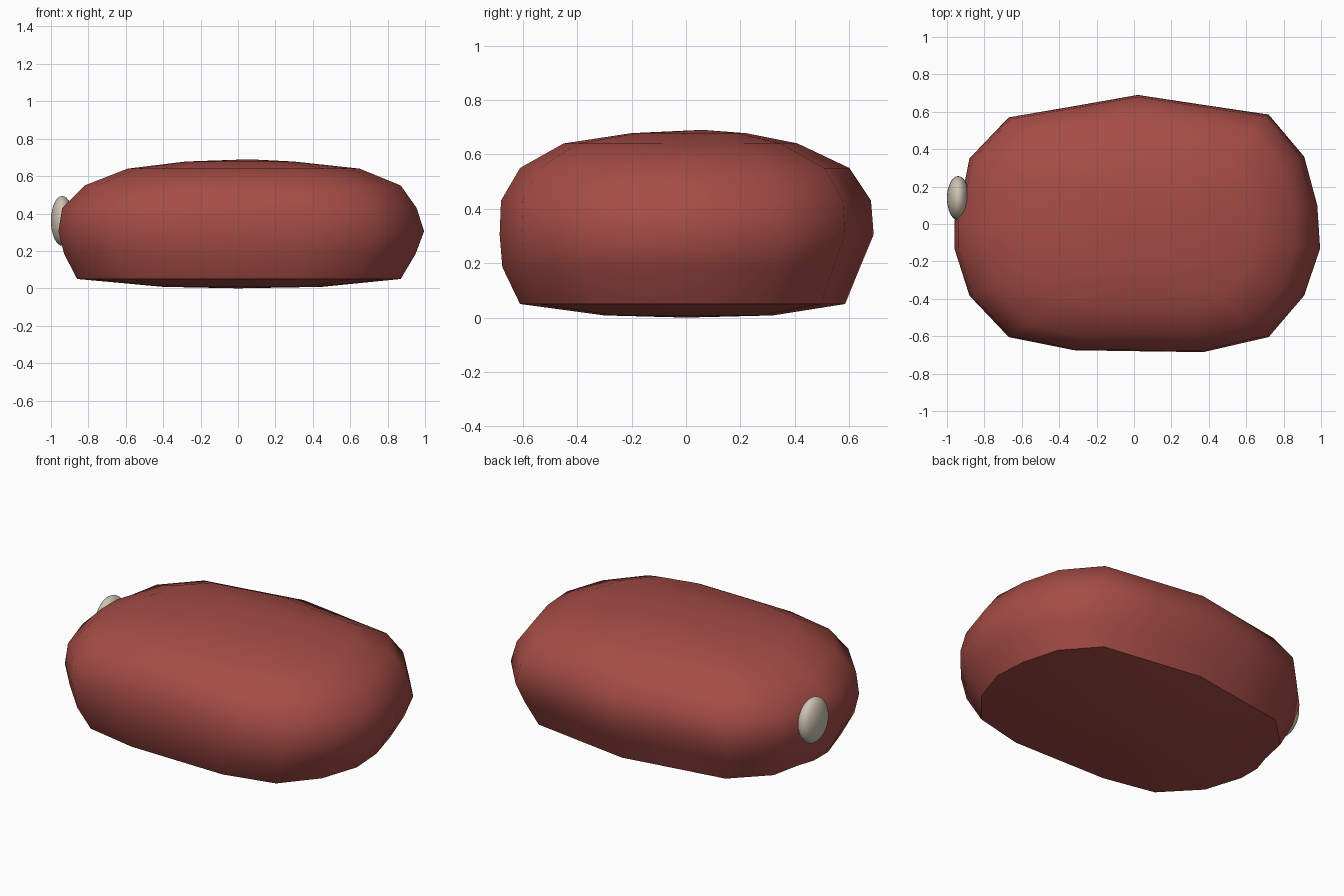
import bpy, bmesh, math

if "Cube" in bpy.data.objects:
    bpy.data.objects.remove(bpy.data.objects["Cube"])


def material(name, rgb):
    m = bpy.data.materials.new(name)
    m.diffuse_color = (*rgb, 1)
    m.use_nodes = True
    m.node_tree.nodes["Principled BSDF"].inputs["Base Color"].default_value = m.diffuse_color
    return m


red = material("brick red", (0.38, 0.073, 0.061))
cream = material("warm cream", (0.62, 0.55, 0.45))

# Widest outline of the body, seen from above
OUTLINE = [(0.995, -0.13), (0.98, 0.10), (0.91, 0.36), (0.72, 0.585), (0.37, 0.637),
           (0.02, 0.69), (-0.32, 0.63), (-0.67, 0.57), (-0.88, 0.35), (-0.92, 0.15),
           (-0.96, 0.02), (-0.96, -0.13), (-0.88, -0.38), (-0.67, -0.60), (-0.32, -0.67),
           (0.0, -0.675), (0.37, -0.68), (0.72, -0.60), (0.91, -0.38)]

# Rings: height, x min, x max, y min, y max
RINGS = [(0.008, -0.40, 0.45, -0.30, 0.32),
         (0.050, -0.86, 0.87, -0.61, 0.585),
         (0.185, -0.93, 0.95, -0.675, 0.64),
         (0.305, -0.96, 0.995, -0.685, 0.69),
         (0.430, -0.94, 0.955, -0.68, 0.68),
         (0.550, -0.82, 0.87, -0.61, 0.60),
         (0.640, -0.59, 0.65, -0.45, 0.41),
         (0.678, -0.28, 0.30, -0.20, 0.22)]

# Rounded lump body
bm = bmesh.new()
loops = []
for z, x0, x1, y0, y1 in RINGS:
    loop = []
    for x, y in OUTLINE:
        px = x * (x1 / 0.995 if x > 0 else x0 / -0.96)
        py = y * (y1 / 0.69 if y > 0 else y0 / -0.68)
        loop.append(bm.verts.new((px, py, z)))
    loops.append(loop)
n = len(OUTLINE)
for a, b in zip(loops, loops[1:]):
    for i in range(n):
        j = (i + 1) % n
        bm.faces.new((a[i], a[j], b[j], b[i]))
for loop, tip in ((loops[0], (0, 0, 0.0)), (loops[-1], (0.06, 0.06, 0.69))):
    v = bm.verts.new(tip)
    for i in range(n):
        bm.faces.new((loop[i], loop[(i + 1) % n], v))
bmesh.ops.recalc_face_normals(bm, faces=bm.faces)
mesh = bpy.data.meshes.new("body")
bm.to_mesh(mesh)
bm.free()
body = bpy.data.objects.new("body", mesh)
bpy.context.collection.objects.link(body)
mesh.materials.append(red)
bpy.context.view_layer.objects.active = body
body.select_set(True)
bpy.ops.object.shade_smooth_by_angle(angle=math.radians(50))
body.select_set(False)

# Pale oval button on the left end
bpy.ops.mesh.primitive_uv_sphere_add(segments=32, ring_count=16, location=(-0.94, 0.138, 0.361))
button = bpy.context.object
button.name = "end_button"
button.scale = (0.06, 0.118, 0.133)
bpy.ops.object.transform_apply(location=False, rotation=False, scale=True)
bpy.ops.object.shade_smooth()
button.data.materials.append(cream)
